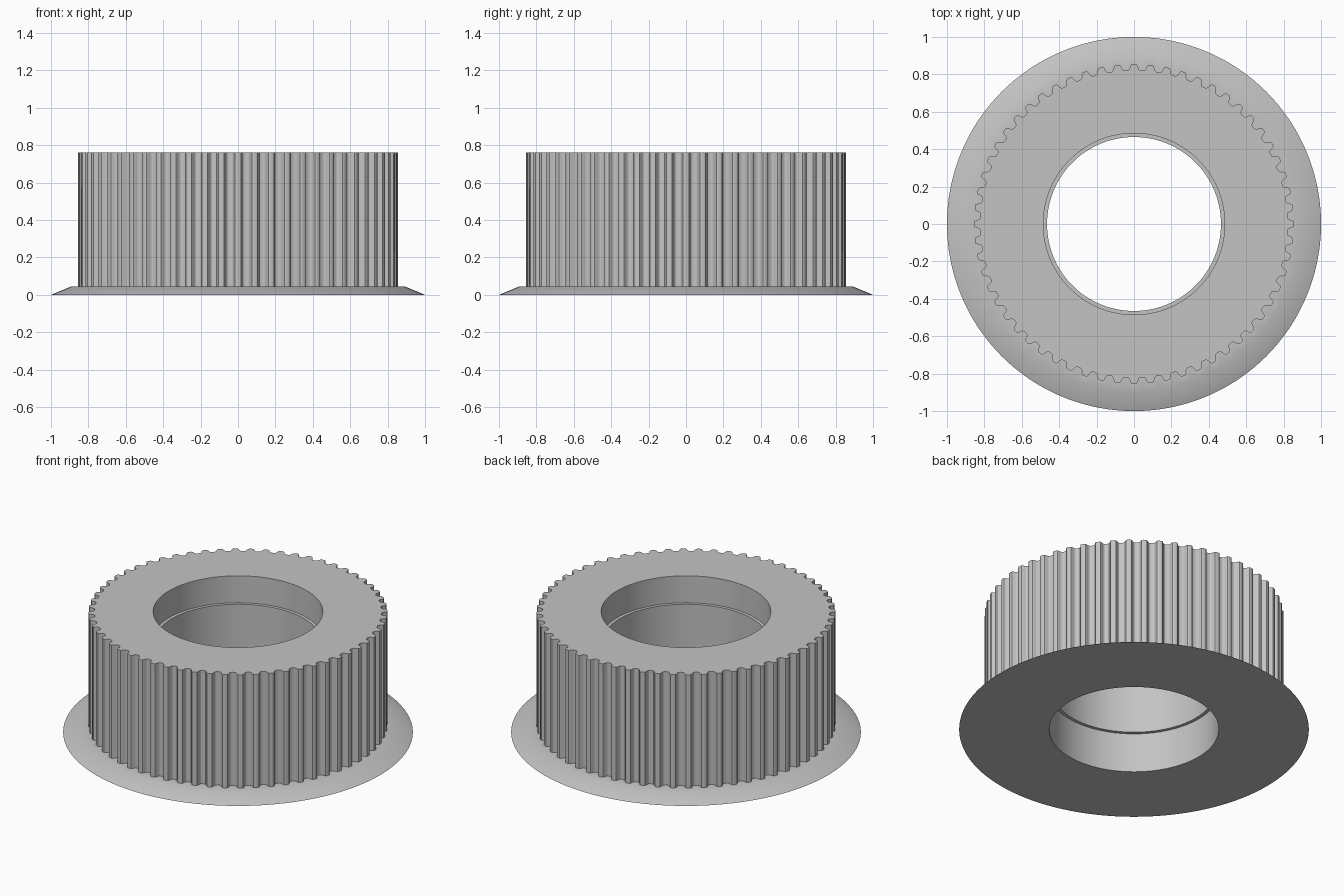
import bpy, bmesh, math

cube = bpy.data.objects.get("Cube")
if cube:
    bpy.data.objects.remove(cube, do_unlink=True)

TEETH = 60
HEIGHT, FLANGE_Z = 0.76, 0.045
BORE, RIB = 0.485, 0.465
# Half of one tooth: (fraction of the pitch from the tooth centre, radius)
HALF = [(0.1, 0.855), (0.17, 0.852), (0.22, 0.845), (0.25, 0.836),
        (0.29, 0.828), (0.35, 0.823), (0.44, 0.821)]
TOOTH = [(-f, r) for f, r in reversed(HALF)] + HALF
OUTLINE = [((i + f) * math.tau / TEETH, r) for i in range(TEETH) for f, r in TOOTH]

grey = bpy.data.materials.new("plain_grey")
grey.use_nodes = True
colour = (0.55, 0.55, 0.55, 1)
grey.diffuse_color = colour
bsdf = next(n for n in grey.node_tree.nodes if n.type == 'BSDF_PRINCIPLED')
bsdf.inputs["Base Color"].default_value = colour


def ring_part(name, rings):
    """Skin a stack of rings; a radius of None means the toothed outline."""
    bm = bmesh.new()
    loops = []
    for radius, z in rings:
        loops.append([bm.verts.new(((radius or r) * math.cos(a),
                                    (radius or r) * math.sin(a), z))
                      for a, r in OUTLINE])
    n = len(OUTLINE)
    for low, high in zip(loops, loops[1:]):
        for i in range(n):
            j = (i + 1) % n
            bm.faces.new((low[i], low[j], high[j], high[i]))
    mesh = bpy.data.meshes.new(name)
    bm.to_mesh(mesh)
    bm.free()
    mesh.materials.append(grey)
    obj = bpy.data.objects.new(name, mesh)
    bpy.context.collection.objects.link(obj)
    bpy.ops.object.select_all(action='DESELECT')
    obj.select_set(True)
    bpy.context.view_layer.objects.active = obj
    bpy.ops.object.shade_smooth_by_angle(angle=math.radians(28))
    return obj


# Bevelled base flange, ending where the teeth begin
ring_part("base_flange", [(BORE, FLANGE_Z), (BORE, 0), (1, 0),
                          (0.892, FLANGE_Z), (None, FLANGE_Z)])

# Toothed body with a raised band inside the bore
ring_part("toothed_body", [(None, FLANGE_Z), (None, HEIGHT), (BORE, HEIGHT),
                           (BORE, 0.59), (RIB, 0.59), (RIB, 0.25),
                           (BORE, 0.25), (BORE, FLANGE_Z)])
